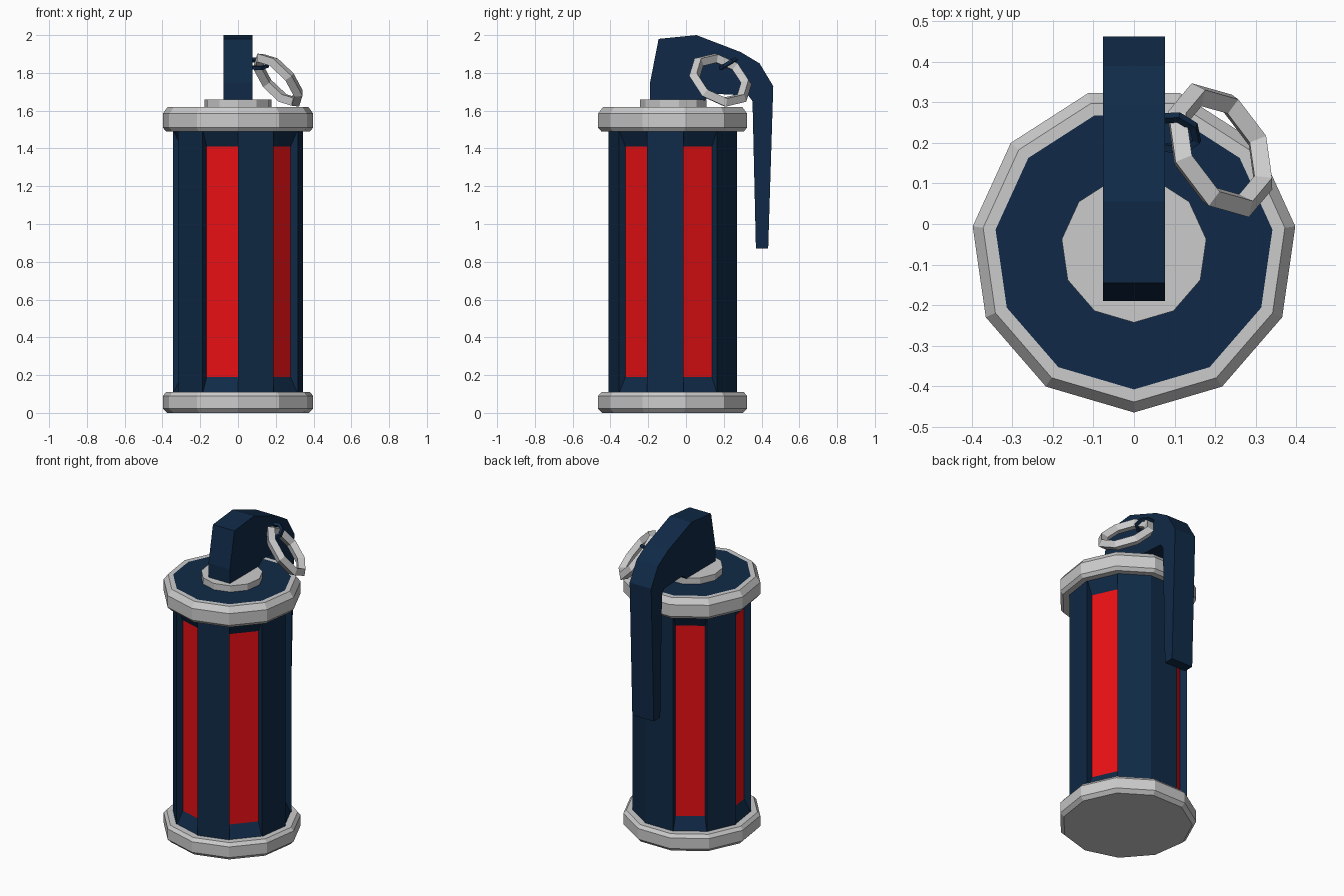
import bpy, bmesh
from math import sin, cos, pi
from mathutils import Vector, Matrix

if "Cube" in bpy.data.objects:
    bpy.data.objects.remove(bpy.data.objects["Cube"])

SIDES = 11
CY = -0.063          # canister axis sits slightly forward of the origin


def material(name, rgb):
    m = bpy.data.materials.new(name)
    m.diffuse_color = (*rgb, 1)
    m.use_nodes = True
    m.node_tree.nodes["Principled BSDF"].inputs["Base Color"].default_value = m.diffuse_color
    return m


NAVY = material("navy", (0.005, 0.023, 0.063))
RED = material("red", (0.8, 0.005, 0.007))


def finish(name, bm, *mats, recalc=True):
    if recalc:
        bmesh.ops.recalc_face_normals(bm, faces=bm.faces)
    me = bpy.data.meshes.new(name)
    bm.to_mesh(me)
    bm.free()
    for m in mats:
        me.materials.append(m)
    ob = bpy.data.objects.new(name, me)
    bpy.context.collection.objects.link(ob)
    return ob


def corner(i, r, z):
    a = 2 * pi * i / SIDES
    return Vector((r * sin(a), CY - r * cos(a), z))


def lathe(name, profile, *mats, cap_bottom=False, cap_top=False):
    """Spin an (r, z) profile, listed bottom to top, around the axis."""
    bm = bmesh.new()
    rows = [[bm.verts.new(corner(i, r, z)) for i in range(SIDES)] for r, z in profile]
    for lo, hi in zip(rows, rows[1:]):
        for i in range(SIDES):
            j = (i + 1) % SIDES
            bm.faces.new((lo[i], lo[j], hi[j], hi[i]))
    if cap_bottom:
        bm.faces.new(rows[0][::-1])
    if cap_top:
        bm.faces.new(rows[-1])
    return finish(name, bm, *mats, recalc=False)


# Canister body with five recessed red panels
R, Z0, Z1 = 0.348, 0.10, 1.50
bm = bmesh.new()
low = [bm.verts.new(corner(i, R, Z0)) for i in range(SIDES)]
high = [bm.verts.new(corner(i, R, Z1)) for i in range(SIDES)]
for i in range(SIDES):
    j = (i + 1) % SIDES
    outer = [low[i], low[j], high[j], high[i]]
    if i not in (1, 3, 6, 8, 10):
        bm.faces.new(outer)
        continue
    ri = R * 0.88
    inner = [bm.verts.new(corner(k, ri, z))
             for k, z in ((i, 0.19), (j, 0.19), (j, 1.41), (i, 1.41))]
    bm.faces.new(inner).material_index = 1
    for a in range(4):
        b = (a + 1) % 4
        bm.faces.new((outer[a], outer[b], inner[b], inner[a]))
finish("canister_body", bm, NAVY, RED, recalc=False)

# Bevelled end collars, top plate and neck
lathe("bottom_collar", [(0.38, 0), (0.402, 0.022), (0.402, 0.09), (0.385, 0.11), (0.29, 0.11)],
      cap_bottom=True)
lathe("top_collar", [(0.29, 1.49), (0.385, 1.49), (0.402, 1.51), (0.402, 1.585),
                     (0.376, 1.62), (0.345, 1.62)])
lathe("top_plate", [(0.346, 1.60), (0.346, 1.62)], NAVY, cap_top=True)
lathe("neck", [(0.18, 1.61), (0.18, 1.66)], cap_top=True)

# Safety lever: side profile (y, z) extruded across x
profile = [(-0.19, 1.655), (0.10, 1.655), (0.14, 1.69), (0.33, 1.68), (0.352, 1.65),
           (0.37, 0.87), (0.435, 0.87), (0.462, 1.73), (0.39, 1.85), (0.29, 1.91),
           (0.055, 2.0), (-0.145, 1.98), (-0.19, 1.75)]
bm = bmesh.new()
face = bm.faces.new([bm.verts.new((-0.076, y, z)) for y, z in profile])
ext = bmesh.ops.extrude_face_region(bm, geom=[face])
bmesh.ops.translate(bm, vec=(0.152, 0, 0),
                    verts=[v for v in ext["geom"] if isinstance(v, bmesh.types.BMVert)])
finish("safety_lever", bm, NAVY)

# Tilted eight-sided pull ring
n = Vector((0.69, 0.377, 0.62)).normalized()
u = Vector((-0.39, 0.91, -0.12))
u = (u - u.dot(n) * n).normalized()
w = n.cross(u)
bpy.ops.mesh.primitive_torus_add(major_segments=8, minor_segments=4,
                                 major_radius=0.15, minor_radius=0.031)
ring = bpy.context.object
ring.name = "pull_ring"
rot = Matrix((u, w, n)).transposed().to_4x4()
ring.data.transform(Matrix.Translation((0.213, 0.182, 1.762)) @ rot)
for p in ring.data.polygons:
    p.use_smooth = False

# Pin loop holding the ring to the lever
path = [(0.06, 0.26, 1.868), (0.11, 0.263, 1.87), (0.147, 0.24, 1.86),
        (0.155, 0.205, 1.838), (0.125, 0.185, 1.825), (0.06, 0.19, 1.83)]
cu = bpy.data.curves.new("pin_loop", "CURVE")
cu.dimensions = "3D"
cu.bevel_depth = 0.013
cu.bevel_resolution = 0
cu.use_fill_caps = True
sp = cu.splines.new("POLY")
sp.points.add(len(path) - 1)
for pt, co in zip(sp.points, path):
    pt.co = (*co, 1)
sp.use_smooth = False
cu.materials.append(NAVY)
bpy.context.collection.objects.link(bpy.data.objects.new("pin_loop", cu))
